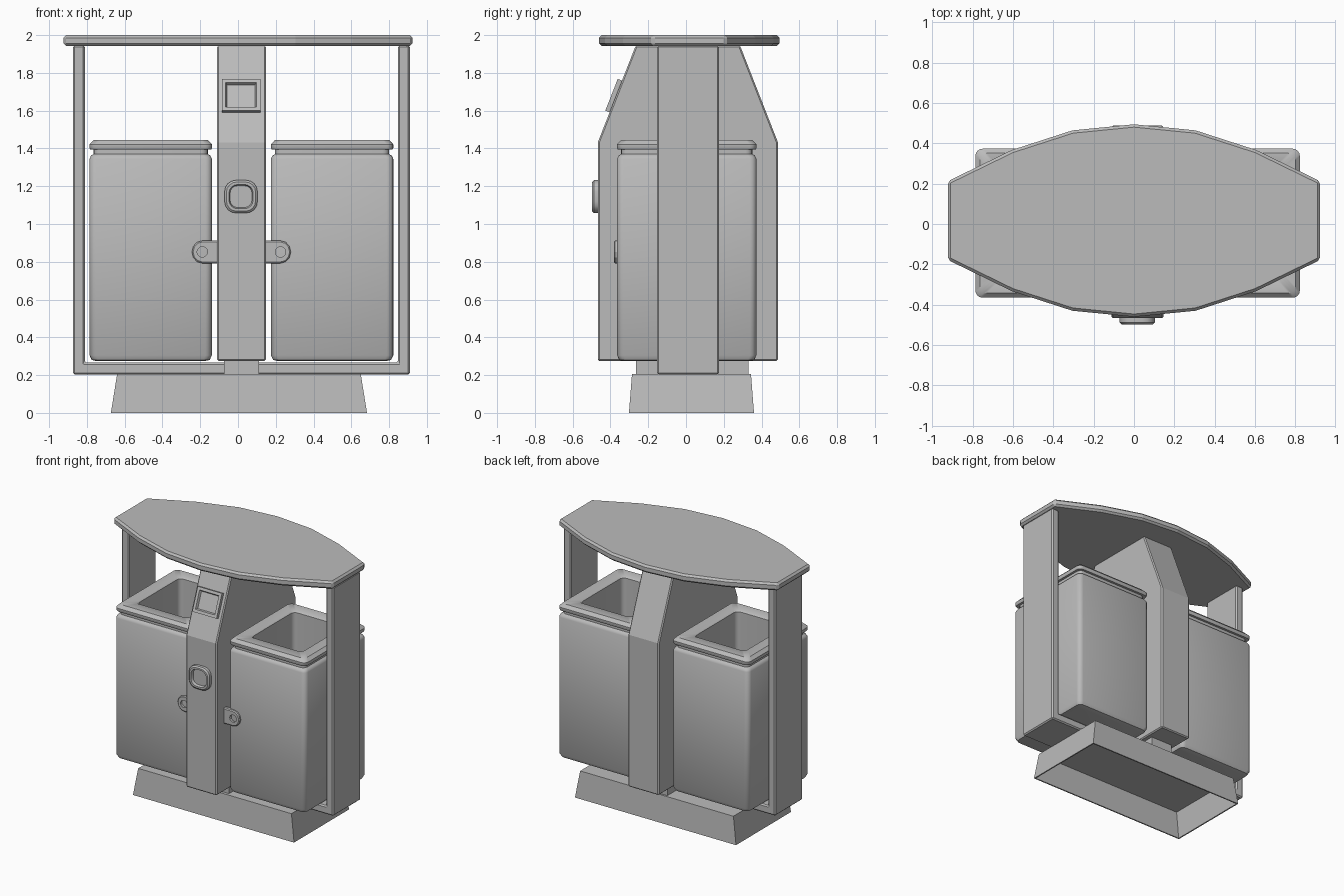
import bpy, bmesh
from math import sin, cos, pi, radians, atan2
from mathutils import Vector, Matrix

if "Cube" in bpy.data.objects:
    bpy.data.objects.remove(bpy.data.objects["Cube"], do_unlink=True)

grey = bpy.data.materials.new("mid grey")
grey.use_nodes = True
grey.diffuse_color = (0.5, 0.5, 0.5, 1)
grey.node_tree.nodes["Principled BSDF"].inputs["Base Color"].default_value = (0.5, 0.5, 0.5, 1)

CX, CY = 0.018, 0.01   # middle of the frame and column


def finish(name, bm, bevel=0, smooth=0):
    bmesh.ops.recalc_face_normals(bm, faces=bm.faces)
    me = bpy.data.meshes.new(name)
    bm.to_mesh(me)
    bm.free()
    me.materials.append(grey)
    ob = bpy.data.objects.new(name, me)
    bpy.context.collection.objects.link(ob)
    if bevel:
        mod = ob.modifiers.new("edge", 'BEVEL')
        mod.width, mod.segments = bevel, 1
    if smooth:
        for p in me.polygons:
            p.use_smooth = True
        me.set_sharp_from_angle(angle=radians(smooth))
    return ob


def loft(name, rings, cap=True, matrix=Matrix(), smooth=0):
    """Skin equal-length point rings; close with caps or back to the first ring."""
    bm = bmesh.new()
    loops = [[bm.verts.new(matrix @ Vector(p)) for p in r] for r in rings]
    pairs = list(zip(loops, loops[1:]))
    if cap:
        bm.faces.new(loops[0])
        bm.faces.new(loops[-1])
    else:
        pairs.append((loops[-1], loops[0]))
    for a, b in pairs:
        n = len(a)
        for i in range(n):
            j = (i + 1) % n
            bm.faces.new((a[i], a[j], b[j], b[i]))
    return finish(name, bm, smooth=smooth)


def prism(name, points, place, lo, hi, bevel=0):
    """Extrude a 2D outline between lo and hi; place maps (u, v, depth) to 3D."""
    bm = bmesh.new()
    face = bm.faces.new([bm.verts.new(place(u, v, lo)) for u, v in points])
    out = bmesh.ops.extrude_face_region(bm, geom=[face])
    shift = Vector(place(0, 0, hi)) - Vector(place(0, 0, lo))
    bmesh.ops.translate(bm, vec=shift, verts=[g for g in out["geom"] if isinstance(g, bmesh.types.BMVert)])
    return finish(name, bm, bevel)


def round_rect(hx, hy, z, r=0, seg=4):
    if r == 0:
        return [(hx, hy, z), (-hx, hy, z), (-hx, -hy, z), (hx, -hy, z)]
    pts = []
    for k, (sx, sy) in enumerate(((1, 1), (-1, 1), (-1, -1), (1, -1))):
        for i in range(seg + 1):
            a = (k + i / seg) * pi / 2
            pts.append((sx * (hx - r) + r * cos(a), sy * (hy - r) + r * sin(a), z))
    return pts


# Hollow flared base
loft("base", [round_rect(*s) for s in
              ((0.635, 0.305, 0.195), (0.668, 0.321, 0), (0.678, 0.331, 0), (0.645, 0.315, 0.205))],
     matrix=Matrix.Translation((0.005, 0.029, 0)))

# U-shaped frame: bottom bar and two posts
half = [(0.892, 0.203), (0.892, 1.945), (0.829, 1.945), (0.829, 0.266)]
outline = [(CX + x, z) for x, z in half] + [(CX - x, z) for x, z in reversed(half)]
prism("frame", outline, lambda u, v, d: (u, d, v), -0.154, 0.175, 0.009)

# Block under the column
prism("column_foot", [(-0.265, 0.2), (0.33, 0.2), (0.33, 0.28), (-0.265, 0.28)],
      lambda u, v, d: (d, u, v), CX - 0.092, CX + 0.092)

# Central column tapering to the roof
side = [(0.477, 0.275), (0.477, 1.432), (0.276, 1.945)]
profile = [(CY + y, z) for y, z in side] + [(CY - y, z) for y, z in reversed(side)]
prism("column", profile, lambda u, v, d: (d, u, v), CX - 0.129, CX + 0.129, 0.008)

# Faceted curved roof
edge = [(0.923, 0.195), (0.605, 0.35), (0.305, 0.447)]
back = edge + [(0, 0.477)] + [(-x, y) for x, y in reversed(edge)]
roof = back + [(x, -y) for x, y in reversed(back)]
prism("roof", [(x, y + 0.017) for x, y in roof], lambda u, v, d: (u, v, d), 1.942, 2.0, 0.014)

# Two bins: inset from the outer wall and height, from the bottom up and back inside
bin_rings = ((0.035, 0.275), (0.012, 0.28), (0, 0.305), (0, 1.345), (0.008, 1.362), (0.022, 1.37),
             (0.022, 1.395), (0.004, 1.395), (0, 1.402), (0, 1.422), (0.022, 1.445),
             (0.1, 1.445), (0.112, 1.435), (0.112, 0.35))
for label, s in (("left", 1), ("right", -1)):
    x = CX + s * 0.48
    loft(label + "_bin", [round_rect(0.324 - i, 0.369 - i, z, 0.035) for i, z in bin_rings],
         matrix=Matrix.Translation((x, 0.004, 0)), smooth=40)

# Lock tabs beside the column, each with a round hole
STEPS = 12
for label, s in (("left", 1), ("right", -1)):
    outer, hole = [], []
    for i in range(STEPS):
        c, n = cos(2 * pi * i / STEPS), sin(2 * pi * i / STEPS)
        if c > -0.01:
            p = (0.055 * c, 0.06 * n)
        elif c > -0.7:
            p = (-0.04, 0.06 if n > 0 else -0.06)
        else:
            p = (-0.085, 0.06 * round(n * 1.5))
        outer.append(p)
        hole.append((0.028 * c, 0.028 * n))
    x = CX + s * 0.207
    layers = ((outer, -0.355), (outer, -0.376), ([(0.88 * u, 0.88 * v) for u, v in outer], -0.382),
              (hole, -0.382), (hole, -0.355))
    loft(label + "_lock_tab", [[(x + s * u, y, 0.852 + v) for u, v in pts] for pts, y in layers], cap=False)

# Rounded button on the column front
button = ((0.087, -0.01, 0.06), (0.087, 0.022, 0.06), (0.077, 0.031, 0.053),
          (0.064, 0.031, 0.045), (0.058, 0.012, 0.04))
loft("button", [round_rect(w, w, z, r) for w, z, r in button],
     matrix=Matrix.Translation((CX - 0.002, -0.466, 1.145)) @ Matrix.Rotation(pi / 2, 4, 'X'), smooth=30)

# Framed panel on the sloping front
panel = ((0.102, 0.09, -0.01), (0.102, 0.09, 0.025), (0.081, 0.069, 0.025), (0.074, 0.062, 0.008))
tilt = atan2(0.513, 0.201)
loft("panel", [round_rect(*p) for p in panel],
     matrix=Matrix.Translation((CX - 0.002, -0.371, 1.675)) @ Matrix.Rotation(tilt, 4, 'X'))
